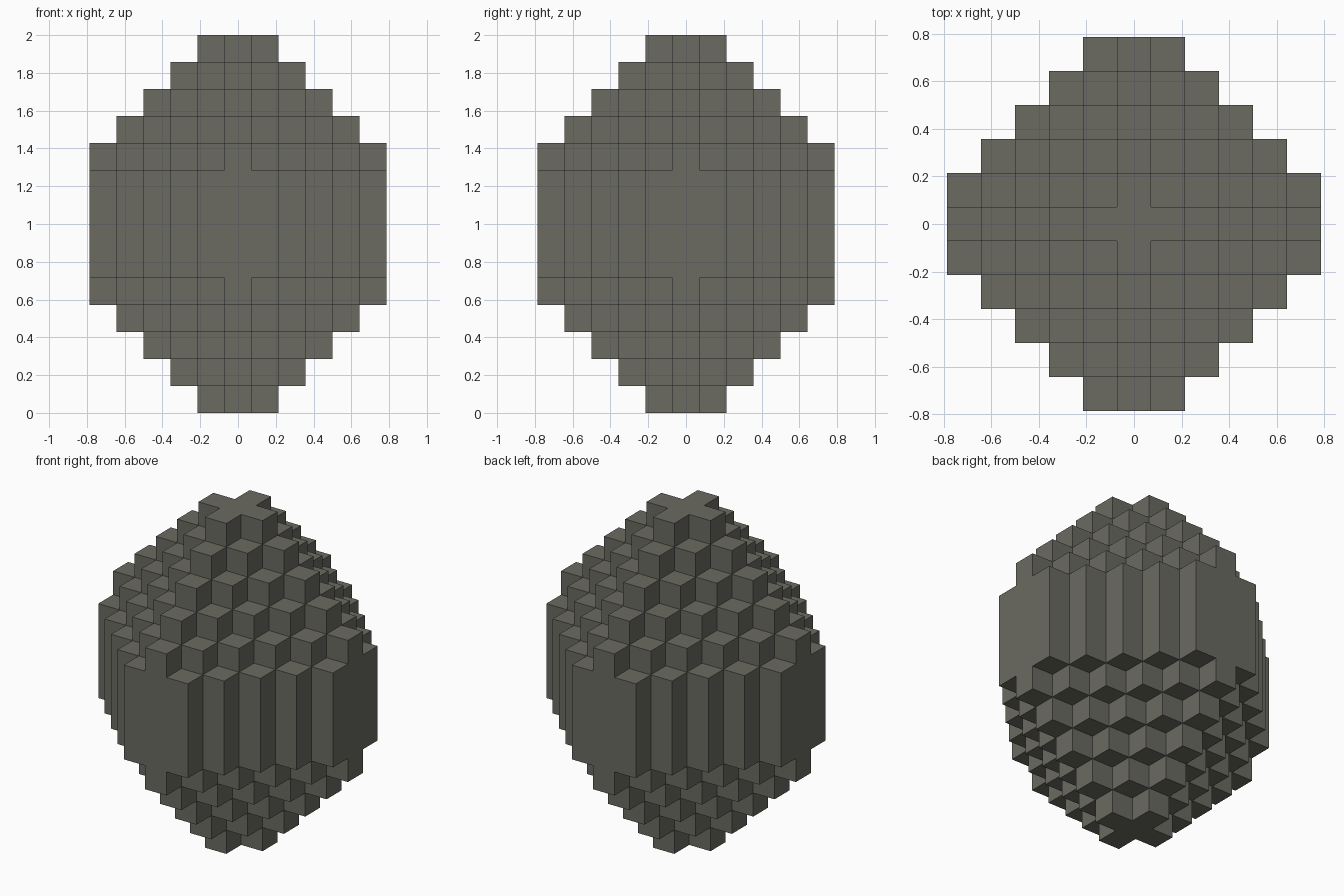
import bpy
import bmesh
from mathutils import Vector

cube = bpy.data.objects.get("Cube")
if cube:
    bpy.data.objects.remove(cube, do_unlink=True)

LAYERS = 14
UNIT = 2 / LAYERS
REACH = 5  # cells from the centre to each flat side

# Single stone colour
stone = bpy.data.materials.new("dark_grey_stone")
stone.use_nodes = True
colour = (0.145, 0.145, 0.122, 1)
stone.diffuse_color = colour
bsdf = next(n for n in stone.node_tree.nodes if n.type == "BSDF_PRINCIPLED")
bsdf.inputs["Base Color"].default_value = colour
bsdf.inputs["Roughness"].default_value = 0.9


def filled(x, y, z):
    """Diamond layers that grow by one cell from both ends to the middle."""
    if not 0 <= z < LAYERS or max(abs(x), abs(y)) > REACH:
        return False
    from_end = min(z, LAYERS - 1 - z)
    return abs(x) + abs(y) <= min(from_end, REACH) + 1


def add_side(bm, cell, axis, sign):
    """Add one outward-facing square on a side of a cell."""
    normal = Vector((0, 0, 0))
    normal[axis] = sign
    u = Vector((0, 0, 0))
    u[(axis + 1) % 3] = 1
    v = normal.cross(u)
    centre = Vector(cell) + Vector((0, 0, 0.5)) + normal / 2
    corners = [(-1, -1), (1, -1), (1, 1), (-1, 1)]
    bm.faces.new([bm.verts.new((centre + (u * a + v * b) / 2) * UNIT)
                  for a, b in corners])


# Stepped block boulder: only the outer sides of the cells
bm = bmesh.new()
span = range(-REACH, REACH + 1)
for z in range(LAYERS):
    for x in span:
        for y in span:
            if not filled(x, y, z):
                continue
            for axis in range(3):
                for sign in (-1, 1):
                    neighbour = [x, y, z]
                    neighbour[axis] += sign
                    if not filled(*neighbour):
                        add_side(bm, (x, y, z), axis, sign)

# Join the squares and merge the flat areas
bmesh.ops.remove_doubles(bm, verts=bm.verts, dist=UNIT / 100)
bmesh.ops.dissolve_limit(bm, angle_limit=0.01, verts=bm.verts, edges=bm.edges)

mesh = bpy.data.meshes.new("stepped_boulder")
bm.to_mesh(mesh)
bm.free()
mesh.materials.append(stone)
boulder = bpy.data.objects.new("stepped_boulder", mesh)
bpy.context.collection.objects.link(boulder)
